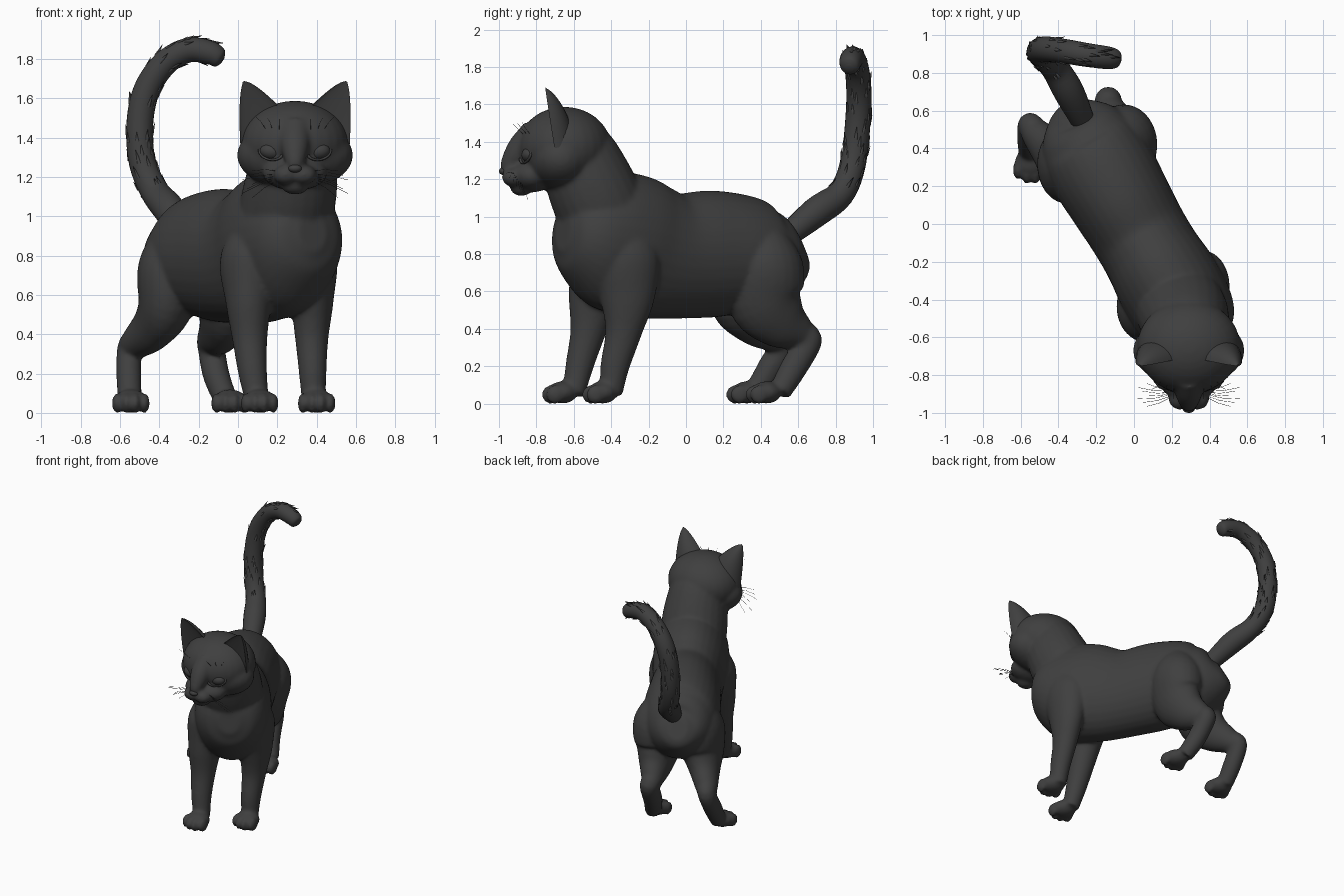
import bpy, bmesh, math, random
from mathutils import Vector, Matrix

random.seed(4)
old = bpy.data.objects.get("Cube")
if old:
    bpy.data.objects.remove(old, do_unlink=True)

FUR = (0.05, 0.05, 0.05, 1)
fur = bpy.data.materials.new("charcoal_fur")
fur.use_nodes = True
fur.diffuse_color = FUR
bsdf = fur.node_tree.nodes["Principled BSDF"]
bsdf.inputs["Base Color"].default_value = FUR
bsdf.inputs["Roughness"].default_value = 0.8

X, Z = Vector((1, 0, 0)), Vector((0, 0, 1))
MID = 0.29          # head centre line
TURN = math.radians(30)   # body heading


def finish(name, bm):
    bmesh.ops.recalc_face_normals(bm, faces=bm.faces)
    mesh = bpy.data.meshes.new(name)
    for f in bm.faces:
        f.smooth = True
    bm.to_mesh(mesh)
    bm.free()
    mesh.materials.append(fur)
    ob = bpy.data.objects.new(name, mesh)
    bpy.context.collection.objects.link(ob)
    return ob


def spline(pts, steps=5):
    """Catmull-Rom interpolation of position and radii together."""
    p = [Vector(q) for q in pts]
    p = [2 * p[0] - p[1]] + p + [2 * p[-1] - p[-2]]
    out = []
    for i in range(1, len(p) - 2):
        a, b, c, d = p[i - 1:i + 3]
        for k in range(steps):
            t = k / steps
            out.append((2 * b + (c - a) * t + (2 * a - 5 * b + 4 * c - d) * t * t
                        + (3 * b - a - 3 * c + d) * t ** 3) / 2)
    return out + [p[-2]]


def frame(path, i, ref):
    a, b = path[max(i - 1, 0)], path[min(i + 1, len(path) - 1)]
    t = (Vector(b[:3]) - Vector(a[:3])).normalized()
    side = t.cross(ref).normalized()
    return t, side, side.cross(t)


def loft(bm, rings, closed=False):
    rows = [[bm.verts.new(co) for co in ring] for ring in rings]
    n = len(rows[0])
    for r0, r1 in zip(rows, rows[1:] + rows[:1] if closed else rows[1:]):
        for j in range(n):
            bm.faces.new((r0[j], r0[(j + 1) % n], r1[(j + 1) % n], r1[j]))
    if not closed:
        bm.faces.new(rows[0])
        bm.faces.new(rows[-1])


def tube(bm, pts, ref=X, sides=24):
    """Lofted tube; each point is x, y, z, radius along side, radius along up."""
    path = spline([tuple(q) + (q[3],) * (5 - len(q)) for q in pts])
    rings = []
    for i, q in enumerate(path):
        t, side, up = frame(path, i, ref)
        angles = [2 * math.pi * j / sides for j in range(sides)]
        rings.append([Vector(q[:3]) + side * q[3] * math.cos(a) + up * q[4] * math.sin(a)
                      for a in angles])
    loft(bm, rings)
    return path


def blob(bm, centre, radii, tilt=0):
    m = Matrix.Translation(centre) @ Matrix.Rotation(tilt, 4, 'Y') @ Matrix.Diagonal((*radii, 1))
    bmesh.ops.create_uvsphere(bm, u_segments=28, v_segments=18, radius=1, matrix=m)


# Torso: distance along body, height, half width, half height
bm = bmesh.new()
torso = [(.69, .83, .07, .09), (.65, .81, .16, .17), (.58, .795, .225, .235),
         (.48, .785, .262, .285), (.33, .80, .28, .32), (.15, .80, .27, .34),
         (-.05, .79, .258, .335), (-.2, .81, .26, .36), (-.35, .85, .275, .38),
         (-.5, .875, .272, .365), (-.63, .90, .245, .285), (-.72, .915, .18, .195),
         (-.76, .92, .08, .1)]
tube(bm, [(-d * math.sin(TURN), d * math.cos(TURN), z, w, h) for d, z, w, h in torso], Z, 32)

# Neck
tube(bm, [(.2, -.36, .85, .23), (.26, -.48, 1.1, .24), (.285, -.565, 1.3, .215), (MID, -.62, 1.4, .18)])

# Legs, from hip or shoulder to ankle, each with its paw centre
legs = [
    ([(.13, -.41, 1.0, .1), (.07, -.43, .78, .19, .16), (.055, -.49, .57, .14, .12),
      (.06, -.525, .38, .095, .09), (.075, -.57, .2, .075, .073), (.1, -.6, .05, .06)], (.11, -.66)),
    ([(.33, -.33, 1.0, .1), (.355, -.33, .78, .19, .15), (.375, -.315, .57, .15, .112),
      (.375, -.335, .38, .098, .085), (.38, -.38, .2, .078, .07), (.385, -.4, .05, .06)], (.4, -.445)),
    ([(-.29, .31, .95, .1), (-.35, .32, .75, .2, .155), (-.365, .315, .56, .195, .145),
      (-.43, .38, .44, .14, .11), (-.515, .475, .36, .09, .082), (-.552, .52, .32, .07, .064),
      (-.555, .45, .19, .07, .064), (-.55, .37, .06, .06)], (-.545, .325)),
    ([(-.1, .4, .95, .1), (-.06, .42, .75, .205, .18), (-.055, .425, .56, .205, .15),
      (-.085, .51, .44, .155, .115), (-.13, .615, .37, .09, .08), (-.135, .655, .33, .072, .07),
      (-.11, .575, .19, .072, .068), (-.06, .5, .06, .06)], (-.04, .43)),
]
for path, (px, py) in legs:
    tube(bm, path)
    blob(bm, (px, py, .06), (.087, .08, .06))
    for k in (-1.5, -.5, .5, 1.5):
        blob(bm, (px + k * .047, py - .066 + .012 * k * k, .049), (.026, .05, .051))

# Skull, cheeks, brow to nose bridge, muzzle pads and chin
blob(bm, (MID, -.65, 1.37), (.274, .25, .217))
blob(bm, (MID, -.67, 1.31), (.296, .19, .175))
tube(bm, [(MID, -.8, 1.44, .09), (MID, -.885, 1.36, .075), (MID, -.945, 1.28, .05), (MID, -.97, 1.24, .03)])
blob(bm, (MID, -.88, 1.155), (.07, .06, .045))
blob(bm, (MID, -.82, 1.22), (.165, .115, .09))
for s in (-1, 1):
    blob(bm, (MID + s * .045, -.92, 1.21), (.065, .065, .052))
body = finish("body_and_head", bm)
fuse = body.modifiers.new("Fuse", 'REMESH')
fuse.mode = 'VOXEL'
fuse.voxel_size = 0.012
fuse.use_smooth_shade = True
soft = body.modifiers.new("Soften", 'SMOOTH')
soft.factor = 0.5
soft.iterations = 9

# Nose
bm = bmesh.new()
blob(bm, (MID, -.974, 1.243), (.034, .026, .021))
finish("nose", bm)

for s, label in ((-1, "right"), (1, "left")):
    # Ears: rounded tapering crescent shells, hollow at the front
    bm = bmesh.new()
    base, tip = Vector((s * .172, -.71, 1.455)), Vector((s * .262, -.752, 1.685))
    along = Vector((-s * .77, -.05, .64))
    rings = []
    for k in range(17):
        t = 1 - (1 - k / 16) ** 1.6
        w = .138 * max((1 - t) ** .7, .05)
        ring = []
        for j in range(24):
            a = 2 * math.pi * j / 24
            depth = math.sin(a) * (.75 + .35 * t if math.sin(a) > 0 else -.15) * w
            ring.append(X * MID + base.lerp(tip, t) + along * w * math.cos(a)
                        + Vector((0, depth, 0)))
        rings.append(ring)
    loft(bm, rings)
    ear = finish(label + "_ear", bm)
    bpy.context.view_layer.objects.active = ear
    ear.select_set(True)
    bpy.ops.object.shade_smooth_by_angle(angle=math.radians(50))
    ear.select_set(False)

    # Eyes and their lids
    tilt = -s * math.radians(8)
    eye = (MID + s * .12, -.834, 1.33)
    bm = bmesh.new()
    blob(bm, eye, (.058, .045, .042), tilt)
    finish(label + "_eye", bm)
    bm = bmesh.new()
    rim = []
    turn = Matrix.Rotation(tilt, 3, 'Y')
    for j in range(32):
        a = 2 * math.pi * j / 32
        cx, cz = math.cos(a), math.sin(a)
        ring = []
        for m in range(8):
            b = 2 * math.pi * m / 8
            out = 1 + .14 * math.cos(b)
            p = Vector((cx * .06 * out, .008 * math.sin(b) - .021 + s * cx * .028 + cz * .01, cz * .043 * out))
            ring.append(Vector(eye) + turn @ p)
        rim.append(ring)
    loft(bm, rim, closed=True)
    finish(label + "_eyelid", bm)

    # Whiskers on muzzle and brow
    curve = bpy.data.curves.new(label + "_whiskers", 'CURVE')
    curve.dimensions = '3D'
    curve.bevel_depth = 0.001
    curve.bevel_resolution = 0
    hairs = []
    for k in range(7):
        root = Vector((s * .09, -.915 + .006 * k, 1.23 - .008 * k))
        hairs.append((root, root + Vector((s * (.13 + .025 * (k % 3)), -.05 + .014 * k, -.015 * k))))
    for k in range(3):
        root = Vector((s * (.08 + .035 * k), -.865 + .014 * k, 1.435 + .005 * k))
        hairs.append((root, root + Vector((s * .025 * k, -.06 + .01 * k, .06))))
    for a, b in hairs:
        sp = curve.splines.new('POLY')
        sp.points.add(2)
        bend = (a + b) / 2 + Vector((0, -.008, .008))
        for pt, co in zip(sp.points, (a, bend, b)):
            pt.co = (*(co + X * MID), 1)
    curve.materials.append(fur)
    bpy.context.collection.objects.link(bpy.data.objects.new(label + "_whiskers", curve))

# Tail
bm = bmesh.new()
ref = Vector((1, 1, -1)).normalized()
tail = tube(bm, [(-.23, .46, .83, .05), (-.34, .69, 1.02, .08), (-.42, .825, 1.12, .073),
                 (-.485, .89, 1.27, .069), (-.5, .915, 1.46, .068), (-.465, .925, 1.64, .068),
                 (-.37, .915, 1.78, .065), (-.25, .895, 1.845, .063), (-.14, .88, 1.83, .06),
                 (-.095, .875, 1.80, .048), (-.08, .873, 1.79, .02)], ref)
finish("tail", bm)

# Fur tufts lying along the tail
bm = bmesh.new()
for n in range(70):
    i = random.randrange(10, len(tail) - 10)
    t, side, up = frame(tail, i, ref)
    a = random.uniform(0, 2 * math.pi)
    out = side * math.cos(a) + up * math.sin(a)
    lean = (t + out * random.uniform(.1, .35)).normalized()
    length = random.uniform(.045, .075)
    place = Vector(tail[i][:3]) + out * (tail[i][3] - .005) + lean * length * .35
    m = Matrix.Translation(place) @ lean.to_track_quat('Z', 'Y').to_matrix().to_4x4()
    bmesh.ops.create_cone(bm, segments=5, radius1=.012, radius2=0, depth=length, matrix=m)
finish("tail_tufts", bm)
